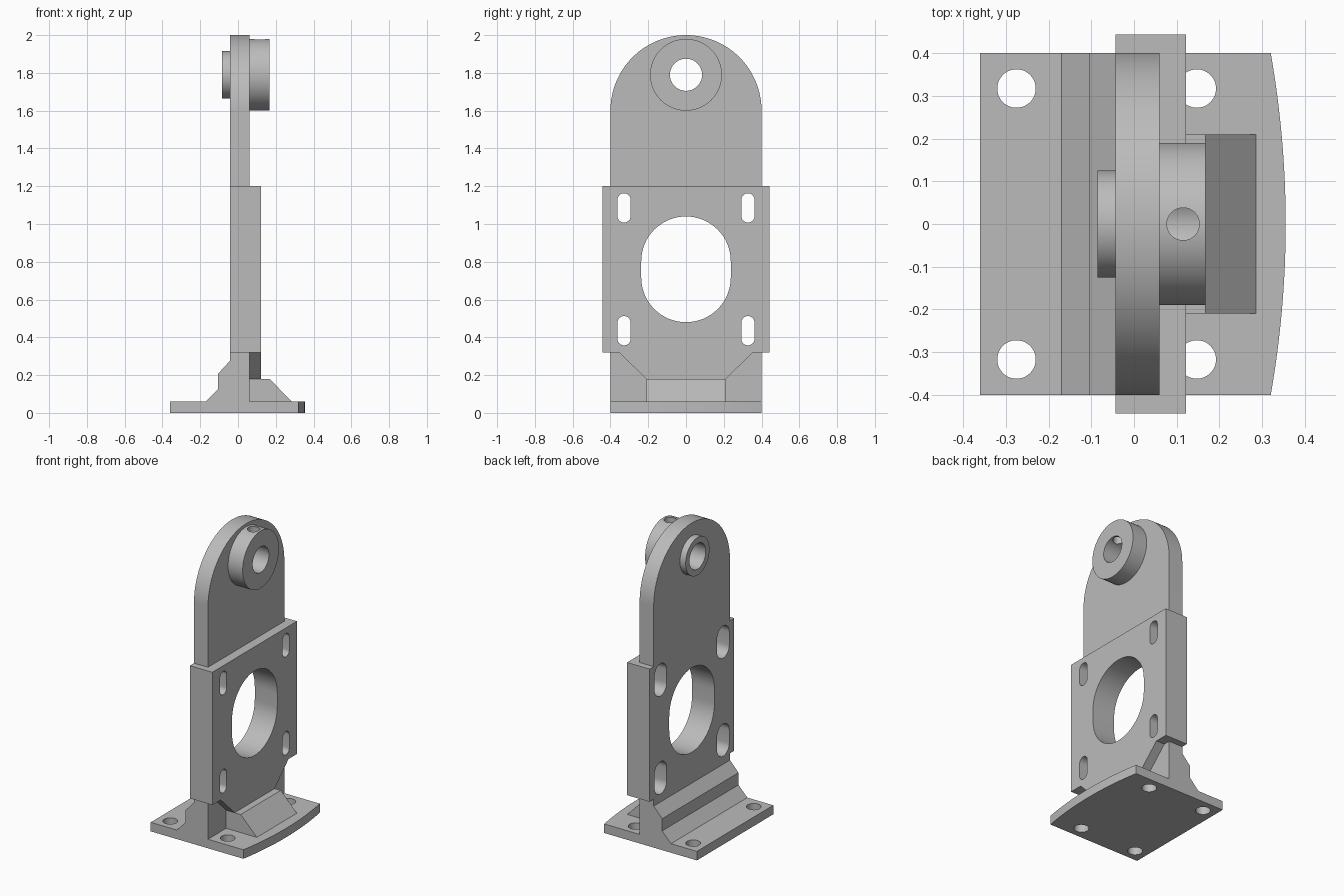
import bpy, bmesh, math
from mathutils import Vector

cube = bpy.data.objects.get("Cube")
if cube:
    bpy.data.objects.remove(cube, do_unlink=True)

metal = bpy.data.materials.new("plain grey metal")
metal.use_nodes = True
GREY = (0.5, 0.5, 0.5, 1)
metal.diffuse_color = GREY
metal.node_tree.nodes["Principled BSDF"].inputs["Base Color"].default_value = GREY

# Where a profile point (u, v) at depth d lands, per extrusion axis
PLACE = {
    "X": lambda u, v, d: (d, u, v),
    "Y": lambda u, v, d: (u, d, v),
    "Z": lambda u, v, d: (u, v, d),
}


def prism(name, points, axis, start, end):
    """Extrude a flat profile along an axis into a closed solid."""
    bm = bmesh.new()
    place = PLACE[axis]
    face = bm.faces.new([bm.verts.new(place(u, v, start)) for u, v in points])
    grown = bmesh.ops.extrude_face_region(bm, geom=[face])
    shift = Vector(place(0, 0, end - start))
    bmesh.ops.translate(bm, vec=shift,
                        verts=[g for g in grown["geom"] if isinstance(g, bmesh.types.BMVert)])
    bmesh.ops.recalc_face_normals(bm, faces=bm.faces)
    mesh = bpy.data.meshes.new(name)
    bm.to_mesh(mesh)
    bm.free()
    mesh.materials.append(metal)
    obj = bpy.data.objects.new(name, mesh)
    bpy.context.collection.objects.link(obj)
    return obj


def arc(u, v, r, a, b, steps):
    angles = [math.radians(a + (b - a) * i / steps) for i in range(steps + 1)]
    return [(u + r * math.cos(t), v + r * math.sin(t)) for t in angles]


def circle(u, v, r, steps=64):
    return arc(u, v, r, 0, 360, steps)[:-1]


def slot(u, v, r, height, steps=32):
    """Upright round-ended slot."""
    h = height / 2 - r
    return arc(u, v + h, r, 0, 180, steps) + arc(u, v - h, r, 180, 360, steps)


def rect(u0, u1, v0, v1):
    return [(u0, v0), (u1, v0), (u1, v1), (u0, v1)]


def combine(target, others, operation):
    """Boolean the other solids into the target, then drop them."""
    bpy.context.view_layer.objects.active = target
    for other in others:
        other.hide_render = True
        mod = target.modifiers.new(other.name, "BOOLEAN")
        mod.operation, mod.solver, mod.object = operation, "EXACT", other
        bpy.ops.object.modifier_apply(modifier=mod.name)
        bpy.data.objects.remove(other, do_unlink=True)


BACK, FACE, PAD = -0.043, 0.06, 0.122   # plate thickness levels along x
HALF, FOOT, EYE = 0.4, 0.06, 1.79       # half width, foot height, bore height

# Upright plate with a round head
bracket = prism("bracket", [(-HALF, 0), (HALF, 0)] + arc(0, 1.6, HALF, 0, 180, 64),
                "X", BACK, FACE)

# Foot with a bowed edge
bow = [(0.355 - 0.035 * (i / 12) ** 2, HALF * i / 12) for i in range(-12, 13)]
foot = prism("foot", [(-0.36, HALF), (-0.36, -HALF)] + bow, "Z", 0, FOOT)

# Thick mounting pad, with a tapered lower lip
pad = prism("mounting_pad", rect(-0.443, 0.443, 0.32, 1.2), "X", BACK, PAD)
lip = prism("pad_lip", [(-0.21, 0.03), (0.21, 0.03), (0.21, 0.18), (0.355, 0.32),
                        (0.355, 0.4), (-0.355, 0.4), (-0.355, 0.32), (-0.21, 0.18)],
            "X", 0, PAD)

# Stepped rib on one side and sloped gusset on the other
rib = prism("stepped_rib", [(0, 0.03), (-0.17, 0.03), (-0.17, FOOT), (-0.105, 0.127),
                            (-0.105, 0.208), (BACK, 0.275), (0, 0.275)], "Y", -HALF, HALF)
gusset = prism("gusset", [(0, 0.03), (0.285, 0.03), (0.285, FOOT), (0.167, 0.18), (0, 0.18)],
               "Y", -0.21, 0.21)

# Bearing bosses
large_boss = prism("large_boss", circle(0, EYE, 0.19, 96), "X", 0, 0.167)
small_boss = prism("small_boss", circle(0, EYE, 0.125), "X", -0.085, 0)

combine(bracket, [foot, pad, lip, rib, gusset, large_boss, small_boss], "UNION")

# Bore, oil hole and central opening
cutters = [
    prism("bore", circle(0, EYE, 0.085), "X", -0.2, 0.3),
    prism("oil_hole", circle(0.115, 0, 0.038, 32), "Z", EYE, 2.1),
    prism("opening", slot(0, 0.76, 0.237, 0.56), "X", -0.2, 0.3),
]
for side in (-1, 1):
    # Bolt slots, recessed from behind
    for z in (0.435, 1.085):
        cutters.append(prism("bolt_slot", slot(side * 0.328, z, 0.035, 0.155, 16), "X", -0.2, 0.3))
        cutters.append(prism("slot_recess", slot(side * 0.328, z, 0.064, 0.214, 16), "X", -0.2, FACE))
    # Foot holes
    for x in (-0.275, 0.147):
        cutters.append(prism("foot_hole", circle(x, side * 0.317, 0.045, 48), "Z", -0.1, 0.15))
combine(bracket, cutters, "DIFFERENCE")

# Merge coplanar faces left by the unions
bm = bmesh.new()
bm.from_mesh(bracket.data)
bmesh.ops.remove_doubles(bm, verts=bm.verts, dist=0.0001)
bmesh.ops.dissolve_limit(bm, angle_limit=math.radians(0.2), verts=bm.verts, edges=bm.edges)
bm.to_mesh(bracket.data)
bm.free()

bpy.ops.object.select_all(action="DESELECT")
bracket.select_set(True)
bpy.context.view_layer.objects.active = bracket
bpy.ops.object.shade_smooth_by_angle(angle=math.radians(30))
